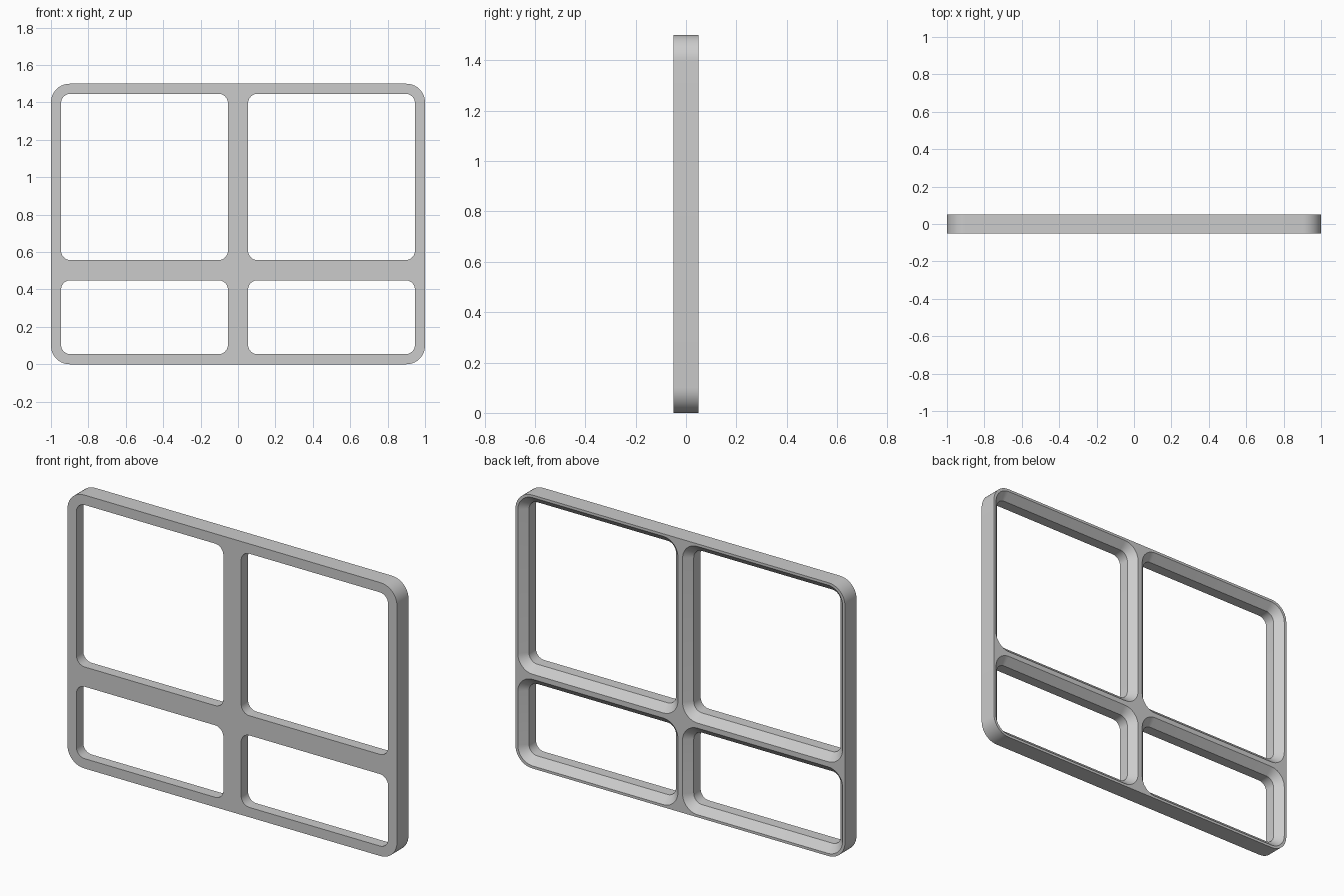
import bpy, bmesh, math
from mathutils import Vector

cube = bpy.data.objects.get("Cube")
if cube:
    bpy.data.objects.remove(cube, do_unlink=True)

WIDTH, HEIGHT, HALF_DEPTH = 2.0, 1.5, 0.05
RIM = 0.054           # width of the frame border and half width of the bars
BAR_Z = 0.503         # height of the crossbar centre
CHAMFER = 0.04        # slope around the back of each opening
STEPS = 10            # segments per rounded corner

grey = bpy.data.materials.new("frame grey")
grey.use_nodes = True
colour = (0.6, 0.6, 0.6, 1)
grey.diffuse_color = colour
grey.node_tree.nodes["Principled BSDF"].inputs["Base Color"].default_value = colour

bm = bmesh.new()


def ring(box, radius, y, grow=0):
    """Closed rounded rectangle of edges in the plane at y."""
    x0, x1, z0, z1 = box
    corners = [(x1 - radius, z1 - radius), (x0 + radius, z1 - radius),
               (x0 + radius, z0 + radius), (x1 - radius, z0 + radius)]
    verts = []
    for quarter, (cx, cz) in enumerate(corners):
        for i in range(STEPS + 1):
            a = (quarter + i / STEPS) * math.pi / 2
            r = radius + grow
            verts.append(bm.verts.new((cx + r * math.cos(a), y, cz + r * math.sin(a))))
    for i, v in enumerate(verts):
        bm.edges.new((v, verts[i - 1]))
    return verts


def wall(a, b):
    for i in range(len(a)):
        bm.faces.new((a[i - 1], a[i], b[i], b[i - 1]))


def cap(rings, direction):
    """Flat face with the openings left free."""
    edges = [bm.edges.get((v, loop[i - 1])) for loop in rings for i, v in enumerate(loop)]
    bmesh.ops.triangle_fill(bm, use_beauty=True, edges=edges, normal=Vector((0, direction, 0)))


# Outer edge
outer = (-WIDTH / 2, WIDTH / 2, 0, HEIGHT)
front_rings = [ring(outer, 0.1, -HALF_DEPTH)]
back_rings = [ring(outer, 0.1, HALF_DEPTH)]
wall(front_rings[0], back_rings[0])

# Four openings, straight at the front and sloping wider at the back
for x0, x1 in ((RIM - WIDTH / 2, -RIM), (RIM, WIDTH / 2 - RIM)):
    for z0, z1 in ((RIM, BAR_Z - RIM), (BAR_Z + RIM, HEIGHT - RIM)):
        box = (x0, x1, z0, z1)
        front = ring(box, 0.05, -HALF_DEPTH)
        crease = ring(box, 0.05, HALF_DEPTH - CHAMFER)
        back = ring(box, 0.05, HALF_DEPTH, CHAMFER)
        wall(front, crease)
        wall(crease, back)
        front_rings.append(front)
        back_rings.append(back)

# Front and back faces
cap(front_rings, -1)
cap(back_rings, 1)
bmesh.ops.recalc_face_normals(bm, faces=bm.faces[:])

mesh = bpy.data.meshes.new("window_frame")
bm.to_mesh(mesh)
bm.free()
mesh.materials.append(grey)
frame = bpy.data.objects.new("window_frame", mesh)
bpy.context.collection.objects.link(frame)

bpy.ops.object.select_all(action='DESELECT')
frame.select_set(True)
bpy.context.view_layer.objects.active = frame
bpy.ops.object.shade_smooth_by_angle(angle=math.radians(30))
